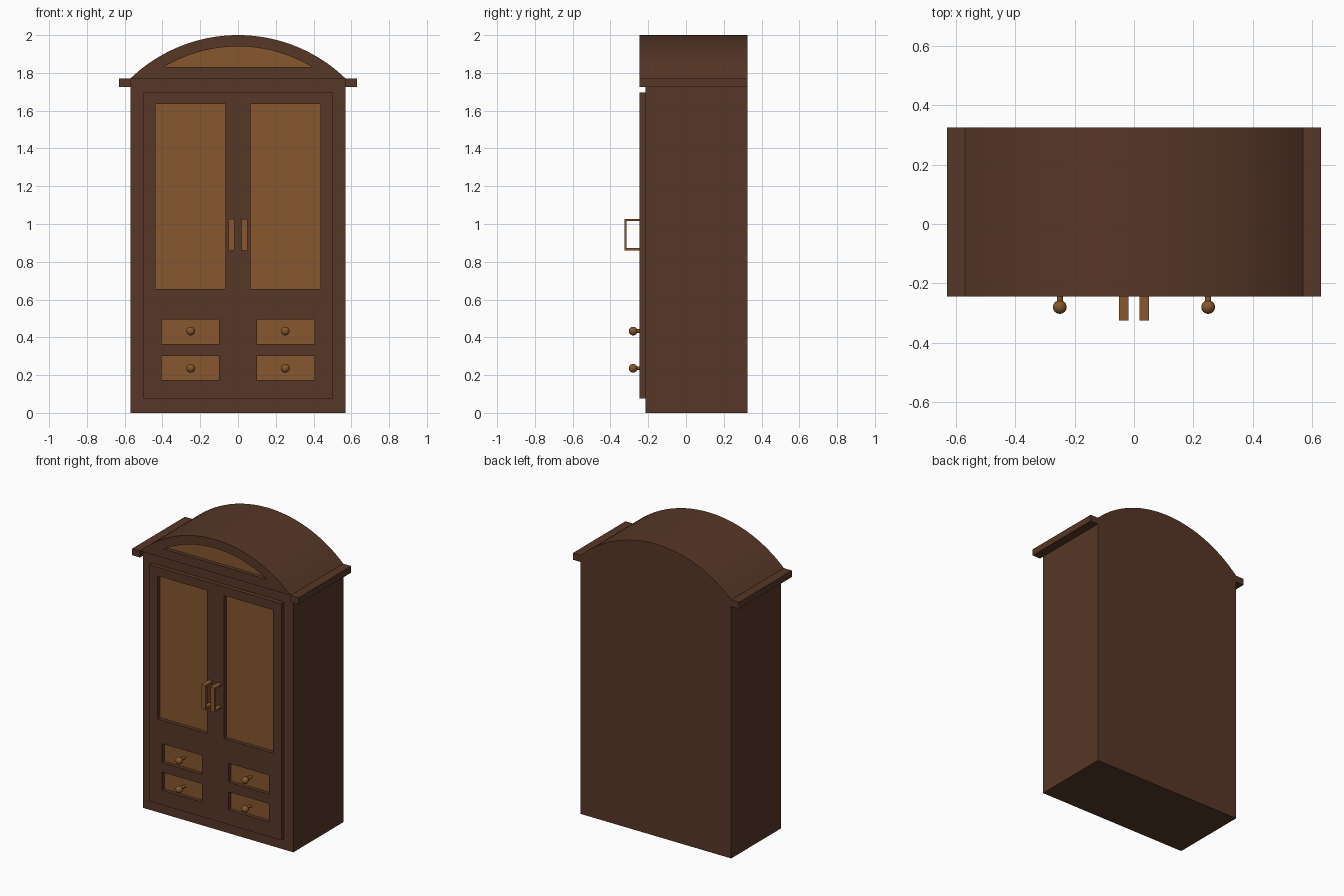
import bpy, bmesh, math

cube = bpy.data.objects.get("Cube")
if cube:
    bpy.data.objects.remove(cube)


def material(name, colour):
    m = bpy.data.materials.new(name)
    m.use_nodes = True
    m.diffuse_color = (*colour, 1)
    bsdf = next(n for n in m.node_tree.nodes if n.type == 'BSDF_PRINCIPLED')
    bsdf.inputs["Base Color"].default_value = (*colour, 1)
    bsdf.inputs["Roughness"].default_value = 0.7
    return m


DARK = material("dark walnut", (0.095, 0.038, 0.020))
LIGHT = material("light oak", (0.24, 0.095, 0.028))

FACE, DOOR, BACK = -0.215, -0.245, 0.325   # depths of body front, door front, back
EAVE, ARC_Z = 1.77, 1.179                  # eave height, centre of the roof arc


def finish(name, mat, smooth=False):
    ob = bpy.context.object
    ob.name = ob.data.name = name
    ob.data.materials.clear()
    ob.data.materials.append(mat)
    if smooth:
        bpy.ops.object.shade_smooth_by_angle(angle=math.radians(30))
    return ob


def box(name, x0, x1, y0, y1, z0, z1, mat):
    bpy.ops.mesh.primitive_cube_add(
        size=1, location=((x0 + x1) / 2, (y0 + y1) / 2, (z0 + z1) / 2))
    bpy.context.object.scale = (x1 - x0, y1 - y0, z1 - z0)
    bpy.ops.object.transform_apply(location=False, rotation=False, scale=True)
    return finish(name, mat)


def rect(x0, x1, z0, z1):
    return [(x0, z0), (x1, z0), (x1, z1), (x0, z1)]


def arc(radius, half_width, steps=40):
    a = math.asin(half_width / radius)
    angles = [a - 2 * a * i / steps for i in range(steps + 1)]
    return [(radius * math.sin(t), ARC_Z + radius * math.cos(t)) for t in angles]


def board(name, loops, y0, y1, mat, smooth=False):
    """Extrude a front outline, with later loops as holes, from y0 to y1."""
    cu = bpy.data.curves.new(name, 'CURVE')
    cu.dimensions, cu.fill_mode = '2D', 'BOTH'
    cu.extrude = (y1 - y0) / 2
    for loop in loops:
        sp = cu.splines.new('POLY')
        sp.points.add(len(loop) - 1)
        for p, (x, z) in zip(sp.points, loop):
            p.co = (x, z, 0, 1)
        sp.use_cyclic_u = True
    ob = bpy.data.objects.new(name, cu)
    bpy.context.collection.objects.link(ob)
    ob.rotation_euler.x = math.pi / 2
    ob.location.y = (y0 + y1) / 2
    bpy.ops.object.select_all(action='DESELECT')
    ob.select_set(True)
    bpy.context.view_layer.objects.active = ob
    bpy.ops.object.convert(target='MESH')
    ob = bpy.context.object
    bm = bmesh.new()
    bm.from_mesh(ob.data)
    bmesh.ops.remove_doubles(bm, verts=bm.verts, dist=0.0001)
    bmesh.ops.recalc_face_normals(bm, faces=bm.faces)
    bm.to_mesh(ob.data)
    bm.free()
    for p in ob.data.polygons:
        p.use_smooth = False
    return finish(name, mat, smooth)


# Body with arched roof, and the pierced arch board on its front
roof = arc(0.821, 0.57)
lunette = arc(0.761, 0.392)
board("body", [[(-0.57, 0), (0.57, 0)] + roof], FACE, BACK, DARK, True)
board("arch_board", [roof, lunette], DOOR, FACE, DARK, True)
board("arch_panel", [lunette], FACE - 0.004, FACE + 0.004, LIGHT)

# Door front with openings, and the light panels set into them
openings = {}
for side, s in (("left", 1), ("right", -1)):
    for part, a, b, z0, z1 in (("door_panel", 0.065, 0.437, 0.655, 1.635),
                               ("upper_drawer", 0.10, 0.405, 0.365, 0.495),
                               ("lower_drawer", 0.10, 0.405, 0.175, 0.30)):
        openings[f"{side}_{part}"] = (min(s * a, s * b), max(s * a, s * b), z0, z1)
board("door_front", [rect(-0.5, 0.5, 0.075, 1.695)] +
      [rect(*o) for o in openings.values()], DOOR, FACE, DARK)
for name, (x0, x1, z0, z1) in openings.items():
    box(name, x0, x1, FACE - 0.004, FACE + 0.004, z0, z1, LIGHT)

for side, s in (("left", 1), ("right", -1)):
    # Eave ledge
    x0, x1 = sorted((s * 0.57, s * 0.63))
    box(side + "_ledge", x0, x1, DOOR, BACK, 1.725, EAVE, DARK)

    # Bracket handle
    x0, x1 = sorted((s * 0.018, s * 0.05))
    box(side + "_handle_grip", x0, x1, -0.325, -0.316, 0.86, 1.027, LIGHT)
    for end, z in (("bottom", 0.86), ("top", 1.015)):
        box(f"{side}_handle_{end}", x0, x1, -0.318, DOOR + 0.002, z, z + 0.012, LIGHT)

    # Drawer knobs
    for row, z in (("upper", 0.433), ("lower", 0.236)):
        bpy.ops.mesh.primitive_cylinder_add(
            vertices=16, radius=0.01, depth=0.06,
            location=(s * 0.25, -0.245, z), rotation=(math.pi / 2, 0, 0))
        finish(f"{side}_{row}_knob_stem", LIGHT, True)
        bpy.ops.mesh.primitive_uv_sphere_add(
            segments=24, ring_count=12, radius=0.023, location=(s * 0.25, -0.28, z))
        finish(f"{side}_{row}_knob", LIGHT, True)
